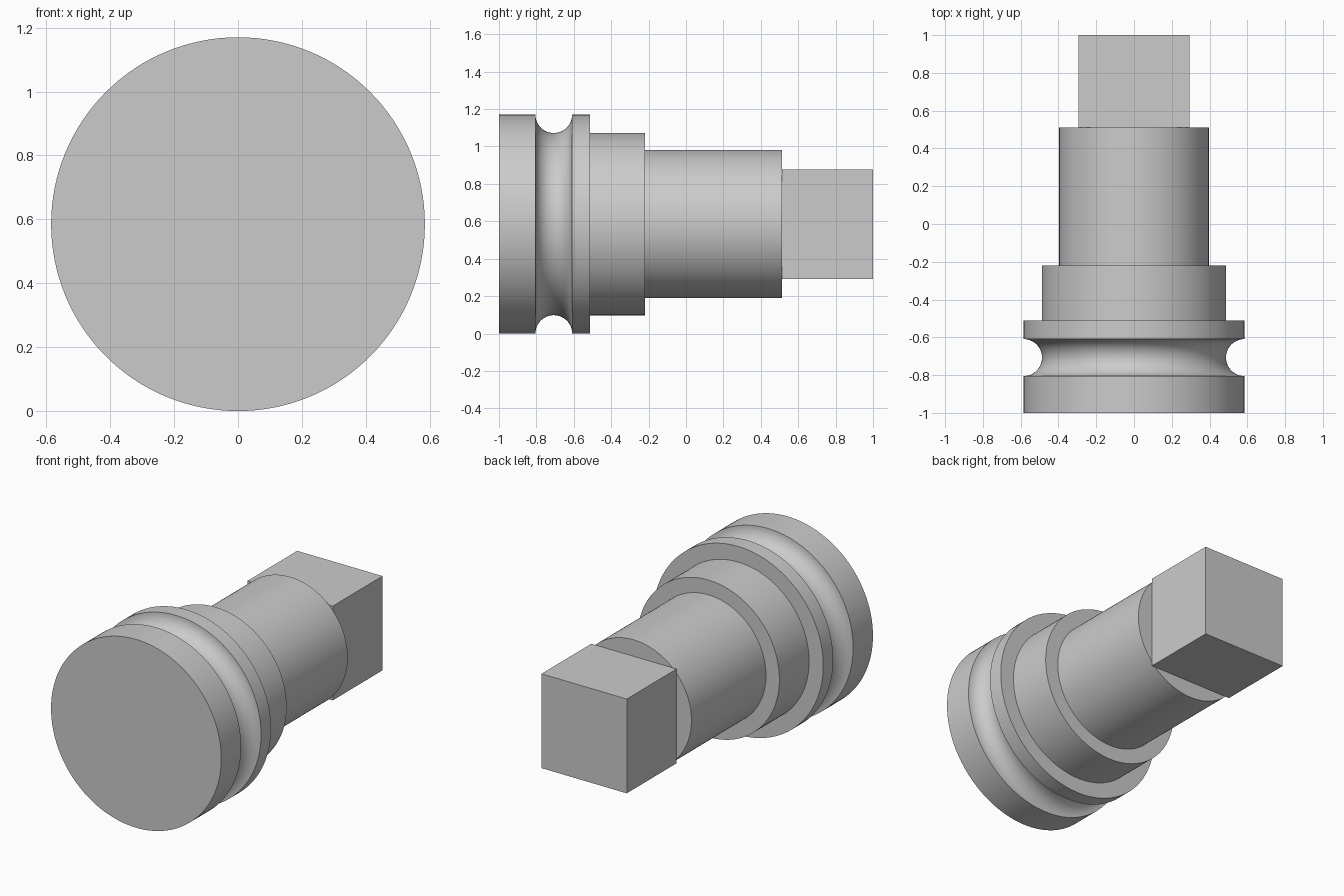
import bpy
import math
from mathutils import Matrix

cube = bpy.data.objects.get("Cube")
if cube:
    bpy.data.objects.remove(cube, do_unlink=True)

import bmesh

RADIUS = 0.585        # head radius, also the height of the axis
GROOVE_R = 0.098
GROOVE_Y = -0.707
SEGMENTS = 128

# Single plain metal colour
metal = bpy.data.materials.new("grey metal")
metal.use_nodes = True
colour = (0.6, 0.6, 0.6, 1)
metal.diffuse_color = colour
metal.node_tree.nodes["Principled BSDF"].inputs["Base Color"].default_value = colour


def add_object(name, bm):
    bmesh.ops.recalc_face_normals(bm, faces=bm.faces)
    mesh = bpy.data.meshes.new(name)
    bm.to_mesh(mesh)
    bm.free()
    mesh.materials.append(metal)
    obj = bpy.data.objects.new(name, mesh)
    bpy.context.collection.objects.link(obj)
    return obj


def lathe(name, profile):
    """Turn (y, radius) points around the horizontal axis, with flat end caps."""
    bm = bmesh.new()
    rings = []
    for y, r in profile:
        rings.append([bm.verts.new((r * math.cos(a), y, RADIUS + r * math.sin(a)))
                      for a in (math.tau * i / SEGMENTS for i in range(SEGMENTS))])
    for low, high in zip(rings, rings[1:]):
        for i in range(SEGMENTS):
            j = (i + 1) % SEGMENTS
            bm.faces.new((low[i], low[j], high[j], high[i]))
    bm.faces.new(rings[0])
    bm.faces.new(rings[-1])
    return add_object(name, bm)


# Stepped round body with a half-round groove in its head
groove = [(GROOVE_Y - GROOVE_R * math.cos(t), RADIUS - GROOVE_R * math.sin(t))
          for t in (math.pi * i / 24 for i in range(25))]
body = lathe("stepped_body", [(-1, RADIUS)] + groove + [
    (-0.512, RADIUS), (-0.512, 0.488),
    (-0.22, 0.488), (-0.22, 0.396),
    (0.512, 0.396)])
bpy.context.view_layer.objects.active = body
body.select_set(True)
bpy.ops.object.shade_smooth_by_angle(angle=math.radians(30))

# Square drive end, its corners just proud of the shaft
bm = bmesh.new()
bmesh.ops.create_cube(bm, size=1, matrix=Matrix.Translation((0, 0.756, RADIUS))
                      @ Matrix.Diagonal((0.586, 0.488, 0.586, 1)))
add_object("square_end", bm)
